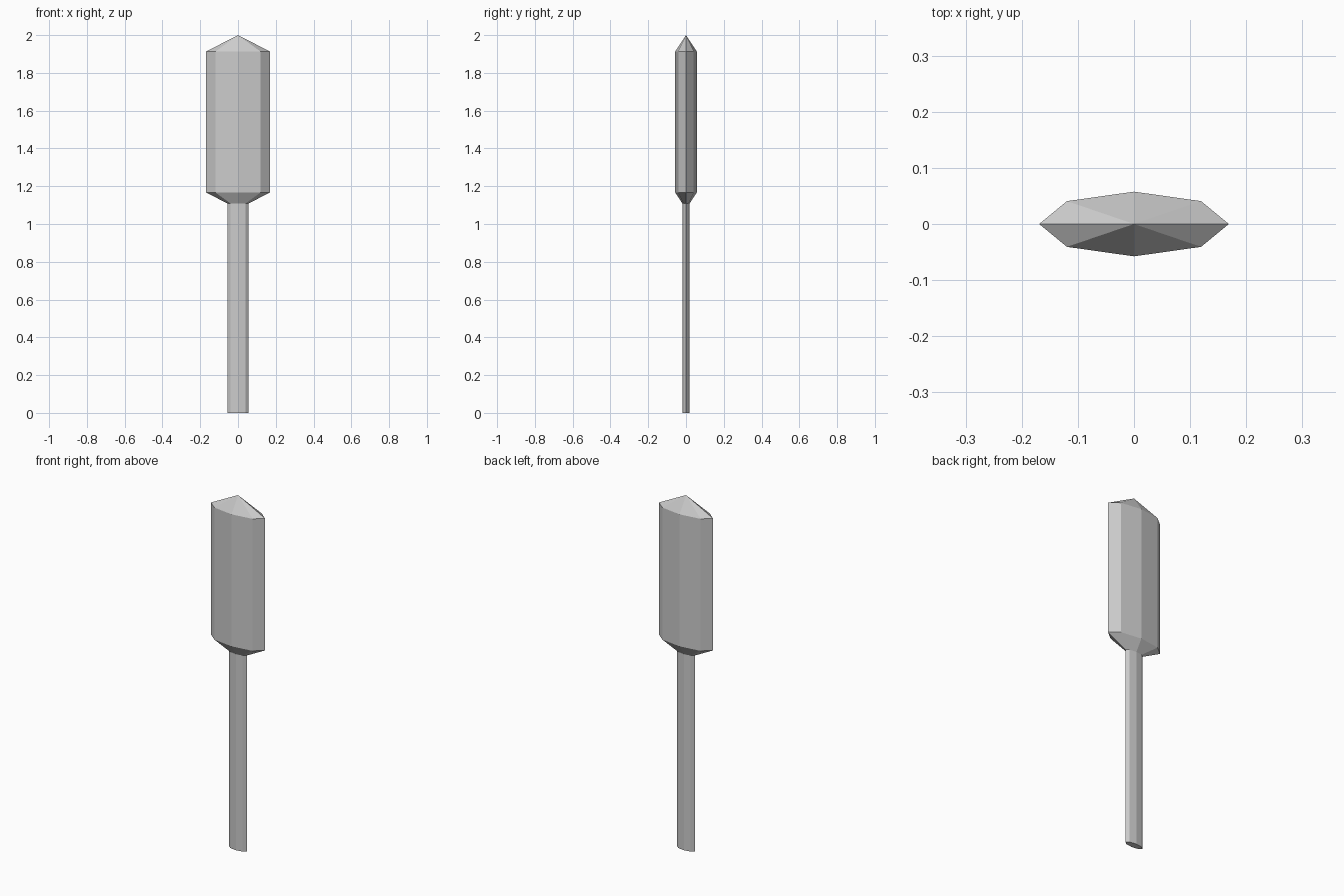
import bpy, bmesh
from math import cos, sin, pi

if "Cube" in bpy.data.objects:
    bpy.data.objects.remove(bpy.data.objects["Cube"])

SIDES = 8
FLATTEN = 0.341  # depth relative to width


def lathe(name, profile, cap_bottom=False):
    """Flattened eight-sided lathe from (radius, z) points, bottom to top."""
    bm = bmesh.new()
    rings = []
    for r, z in profile:
        if r == 0:
            rings.append([bm.verts.new((0, 0, z))] * SIDES)
        else:
            rings.append([bm.verts.new((r * cos(2 * pi * i / SIDES),
                                        r * FLATTEN * sin(2 * pi * i / SIDES), z))
                          for i in range(SIDES)])
    for low, high in zip(rings, rings[1:]):
        for i in range(SIDES):
            j = (i + 1) % SIDES
            corners = [low[i], low[j], high[j], high[i]]
            bm.faces.new(list(dict.fromkeys(corners)))
    if cap_bottom:
        bm.faces.new(rings[0][::-1])
    mesh = bpy.data.meshes.new(name)
    bm.to_mesh(mesh)
    bm.free()
    obj = bpy.data.objects.new(name, mesh)
    bpy.context.collection.objects.link(obj)
    return obj


# Straight stalk
lathe("stem", [(0.055, 0), (0.055, 1.108)], cap_bottom=True)

# Thick head: flared base, straight body, pointed top
lathe("seed_head", [(0.055, 1.108), (0.169, 1.167), (0.169, 1.913), (0, 2.0)])
